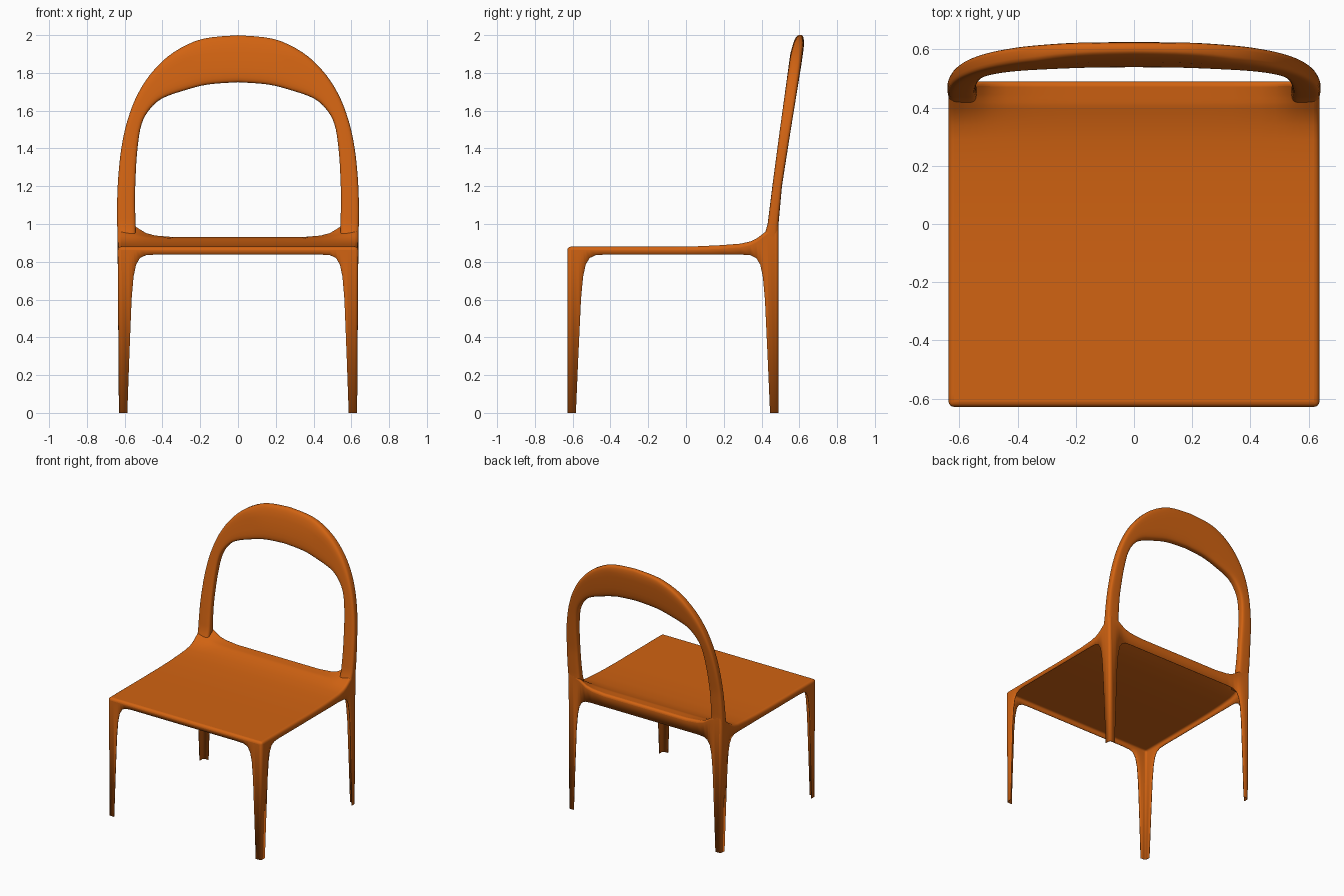
import bpy
import bmesh
import math

if "Cube" in bpy.data.objects:
    bpy.data.objects.remove(bpy.data.objects["Cube"])

orange = bpy.data.materials.new("orange plastic")
orange.use_nodes = True
colour = (0.64, 0.125, 0.006, 1)
orange.diffuse_color = colour
orange.node_tree.nodes["Principled BSDF"].inputs["Base Color"].default_value = colour


def lerp(table, t):
    """Piecewise linear lookup in a list of (key, value) pairs."""
    for (a, va), (b, vb) in zip(table, table[1:]):
        if t <= b:
            return va + (vb - va) * max(0, (t - a) / (b - a))
    return table[-1][1]


def spline(points, steps):
    """Catmull-Rom curve through tuples of any length."""
    out = []
    for i in range(len(points) - 1):
        quad = [points[max(0, min(len(points) - 1, i + k))] for k in (-1, 0, 1, 2)]
        for s in range(steps):
            t = s / steps
            out.append(tuple(
                b + 0.5 * t * (c - a + t * (2 * a - 5 * b + 4 * c - d + t * (3 * (b - c) + d - a)))
                for a, b, c, d in zip(*quad)))
    return out + [points[-1]]


def finish(bm, name):
    bmesh.ops.recalc_face_normals(bm, faces=bm.faces)
    mesh = bpy.data.meshes.new(name)
    bm.to_mesh(mesh)
    bm.free()
    mesh.materials.append(orange)
    obj = bpy.data.objects.new(name, mesh)
    bpy.context.collection.objects.link(obj)
    bpy.ops.object.select_all(action="DESELECT")
    obj.select_set(True)
    bpy.context.view_layer.objects.active = obj
    return obj


# Seat and legs: one thin shell whose skirt is cut into four angled legs
HALF, FRONT, BACK = 0.637, -0.628, 0.49
LEG = [(0, 0), (0.045, 0), (0.058, 0.3), (0.072, 0.6), (0.083, 0.72), (0.097, 0.785),
       (0.118, 0.82), (0.15, 0.835), (0.2, 0.838), (0.3, 0.838), (0.42, 0.838)]
SEAT = [(0, 0.88), (0.15, 0.885), (0.29, 0.896), (0.36, 0.91), (0.41, 0.925), (BACK, 0.932)]
LIFT = [(0, 0.1), (0.1, 0.06), (0.12, 0.045), (0.15, 0.025), (0.2, 0.01), (0.3, 0)]


def seat_height(x, y):
    s = max(0, (y - 0.32) / (BACK - 0.32))
    return lerp(SEAT, y) + lerp(LIFT, HALF - abs(x)) * s * s


def stations(lo, hi):
    d = [p[0] for p in LEG]
    return [lo + v for v in d] + [(lo + hi) / 2] + [hi - v for v in reversed(d)]


xs, ys = stations(-HALF, HALF), stations(FRONT, BACK)
bm = bmesh.new()
top = [[bm.verts.new((x, y, seat_height(x, y))) for x in xs] for y in ys]
for r0, r1 in zip(top, top[1:]):
    for i in range(len(xs) - 1):
        bm.faces.new((r0[i], r0[i + 1], r1[i + 1], r1[i]))

rim = top[0][:-1] + [r[-1] for r in top[:-1]] + top[-1][:0:-1] + [r[0] for r in top[:0:-1]]
skirt = []
for v in rim:
    x, y = v.co.x, v.co.y
    inset = max(HALF - abs(x), min(y - FRONT, BACK - y))
    z = lerp(LEG, inset)
    lean = 1 - 0.01 * (1 - z / 0.838)
    skirt.append(bm.verts.new((x * lean, y, z)))
for i in range(len(rim)):
    j = (i + 1) % len(rim)
    bm.faces.new((rim[i], skirt[i], skirt[j], rim[j]))
shell = finish(bm, "seat_and_legs")
bevel = shell.modifiers.new("rounded edges", "BEVEL")
bevel.width = 0.018
bevel.segments = 4
bevel.limit_method = "ANGLE"
bevel.angle_limit = math.radians(55)
solid = shell.modifiers.new("thin wall", "SOLIDIFY")
solid.thickness = 0.004
solid.offset = -1
bpy.ops.object.shade_smooth_by_angle(angle=math.radians(40))

# Backrest: arched hoop, each station gives outer x, z and inner x, z
ARCH = [(0.634, 0.89, 0.54, 0.89), (0.64, 1.0, 0.542, 1.0), (0.64, 1.12, 0.545, 1.12),
        (0.634, 1.25, 0.542, 1.25), (0.618, 1.4, 0.532, 1.4), (0.585, 1.55, 0.51, 1.53),
        (0.53, 1.69, 0.465, 1.61), (0.45, 1.81, 0.4, 1.665), (0.34, 1.91, 0.29, 1.705),
        (0.19, 1.98, 0.16, 1.738), (0, 2.0, 0, 1.75)]
FACE = [(0.88, 0.385), (0.92, 0.405), (0.95, 0.418), (1.0, 0.432), (1.2, 0.457),
        (1.5, 0.497), (1.9, 0.552), (1.97, 0.57), (2.0, 0.58)]
REAR = [(1.0, BACK), (1.2, 0.508), (1.5, 0.555), (1.85, 0.612), (1.95, 0.626), (2.0, 0.628)]
SIDES = 24

half = spline(ARCH, 4)
path = half + [(-a, b, -c, d) for a, b, c, d in reversed(half[:-1])]


def rounded(v):
    return math.copysign(abs(v) ** 0.5, v)


bm = bmesh.new()
rings = []
for ox, oz, ix, iz in path:
    ring = []
    for k in range(SIDES):
        a = 2 * math.pi * (k + 0.5) / SIDES
        u = 0.5 + 0.5 * rounded(math.cos(a))
        v = 0.5 + 0.5 * rounded(math.sin(a))
        x, z = ix + (ox - ix) * u, iz + (oz - iz) * u
        front, rear = lerp(FACE, z), lerp(REAR, z)
        ring.append(bm.verts.new((x, front + (rear - front) * v, z)))
    rings.append(ring)
for r0, r1 in zip(rings, rings[1:]):
    for k in range(SIDES):
        n = (k + 1) % SIDES
        bm.faces.new((r0[k], r0[n], r1[n], r1[k]))
bm.faces.new(rings[0])
bm.faces.new(rings[-1])
finish(bm, "backrest_hoop")
bpy.ops.object.shade_smooth_by_angle(angle=math.radians(50))
